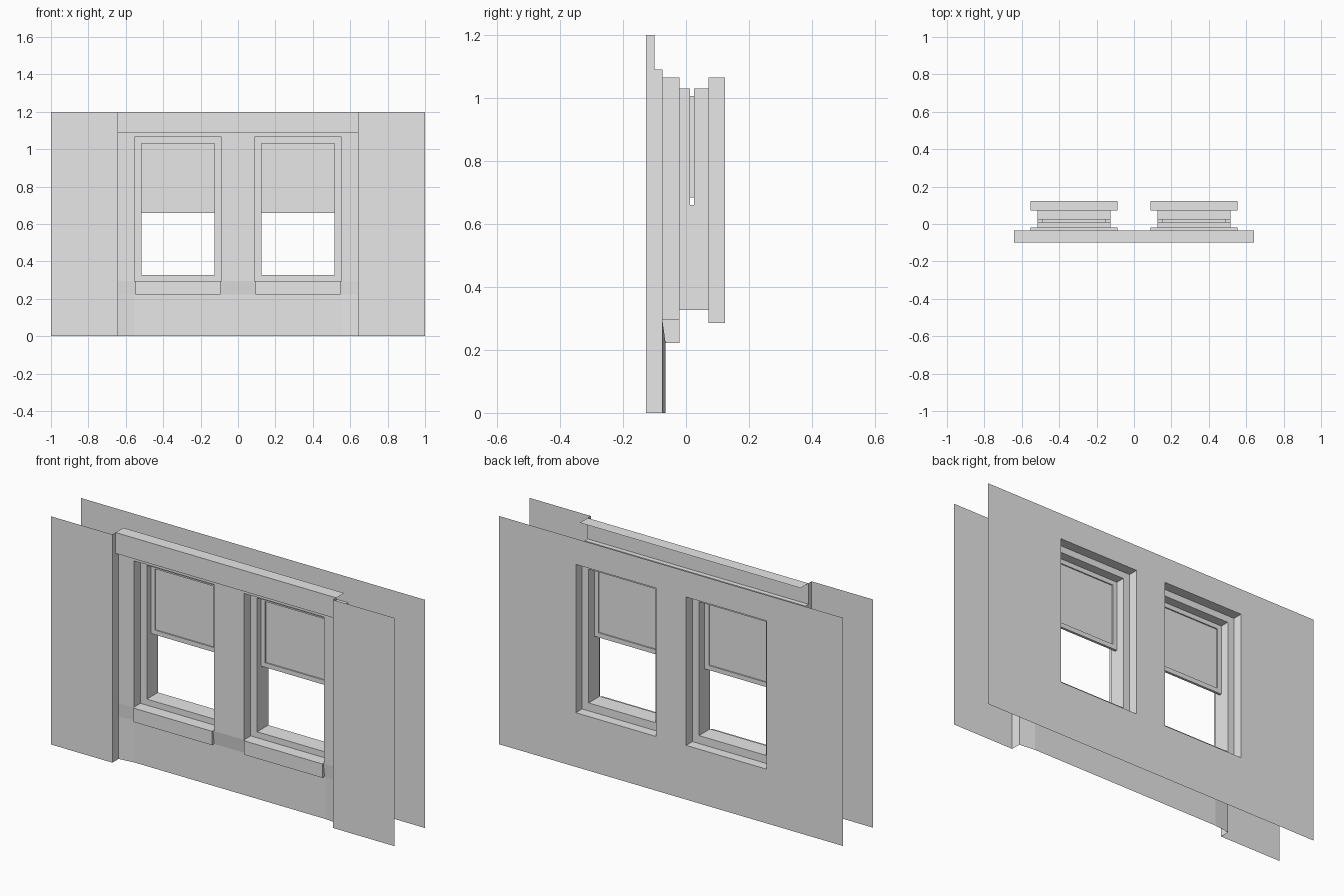
import bpy
import bmesh

cube = bpy.data.objects.get("Cube")
if cube:
    bpy.data.objects.remove(cube, do_unlink=True)

plaster = bpy.data.materials.new("plain_grey")
plaster.use_nodes = True
GREY = (0.8, 0.8, 0.8, 1)
plaster.diffuse_color = GREY
plaster.node_tree.nodes["Principled BSDF"].inputs["Base Color"].default_value = GREY

# Depths from the front sheet to the back sheet
FRONT, LINTEL, WALL, STOP, SASH_F, SASH_B, REBATE, BACK = (
    -0.127, -0.10, -0.075, -0.02, 0.012, 0.025, 0.072, 0.124)
TOP, HEAD, CASE_TOP, OPEN_TOP = 1.2, 1.09, 1.065, 1.03
SILL_LOW, SILL_TOP, BACK_LOW, OPEN_LOW, SASH_LOW = 0.222, 0.295, 0.285, 0.327, 0.66
BAY, CX, OUT, INN = 0.642, 0.321, 0.233, 0.195


def finish(name, bm):
    bmesh.ops.remove_doubles(bm, verts=bm.verts, dist=1e-5)
    me = bpy.data.meshes.new(name)
    bm.to_mesh(me)
    bm.free()
    me.materials.append(plaster)
    ob = bpy.data.objects.new(name, me)
    bpy.context.collection.objects.link(ob)
    return ob


def quad(bm, *pts):
    bm.faces.new([bm.verts.new(p) for p in pts])


def sheet(name, xs, zs, depth, is_hole, flip=False):
    """Upright grid sheet whose depth may vary, with some cells left open."""
    bm = bmesh.new()
    for x0, x1 in zip(xs, xs[1:]):
        for z0, z1 in zip(zs, zs[1:]):
            if not is_hole((x0 + x1) / 2, (z0 + z1) / 2):
                pts = [(x, depth(x, z), z) for x, z in
                       ((x0, z0), (x1, z0), (x1, z1), (x0, z1))]
                quad(bm, *(reversed(pts) if flip else pts))
    return finish(name, bm)


def frame(name, loops):
    """Bridge rectangular loops (cx, half width, z0, z1, y) into a frame."""
    bm = bmesh.new()
    rings = [[(c - w, y, a), (c + w, y, a), (c + w, y, b), (c - w, y, b)]
             for c, w, a, b, y in loops]
    for r, s in zip(rings, rings[1:]):
        for i in range(4):
            j = (i + 1) % 4
            quad(bm, r[i], r[j], s[j], s[i])
    return finish(name, bm)


def strip(name, path, y0, y1):
    """Run an (x, z) path through the depth range."""
    bm = bmesh.new()
    for (xa, za), (xb, zb) in zip(path, path[1:]):
        quad(bm, (xa, y0, za), (xb, y0, zb), (xb, y1, zb), (xa, y1, za))
    return finish(name, bm)


def box(name, lo, hi):
    bm = bmesh.new()
    bmesh.ops.create_cube(bm, size=1)
    for v in bm.verts:
        v.co = [hi[i] if v.co[i] > 0 else lo[i] for i in range(3)]
    return finish(name, bm)


# Front and back wall sheets
cuts = [-CX - OUT, -CX + OUT, CX - OUT, CX + OUT]


def in_window(low):
    return lambda x, z: abs(abs(x) - CX) < OUT and low < z < CASE_TOP


def bowed(x, z):
    return WALL + (0.01 if z <= SILL_LOW and abs(x) < BAY else 0)


sheet("recessed_wall", [-BAY, *cuts, BAY], [0, SILL_LOW, SILL_TOP, CASE_TOP, HEAD],
      bowed, in_window(SILL_TOP))
sheet("back_wall", [-1, *cuts, 1], [0, BACK_LOW, CASE_TOP, TOP],
      lambda x, z: BACK, in_window(BACK_LOW), flip=True)

# Projecting side panels with their returns
for side, s in (("left", 1), ("right", -1)):
    sheet(side + "_panel", sorted([s * BAY, s]), [0, TOP],
          lambda x, z: FRONT, lambda x, z: False)
    edge = [(s * BAY, HEAD), (s * BAY, 0)][::s]
    strip(side + "_return", edge, FRONT, WALL)
    strip(side + "_upper_return", [(s * BAY, TOP), (s * BAY, HEAD)][::s], FRONT, LINTEL)

# Lintel, open behind
sheet("lintel_front", [-BAY, BAY], [HEAD, TOP], lambda x, z: LINTEL, lambda x, z: False)
strip("lintel_top", [(-BAY, TOP), (BAY, TOP)], LINTEL, -0.035)
strip("lintel_soffit", [(BAY, HEAD), (-BAY, HEAD)], LINTEL, WALL)

# Windows
for side, c in (("left", CX), ("right", -CX)):
    outer = (c, OUT, SILL_TOP, CASE_TOP)
    inner = (c, INN, OPEN_LOW, OPEN_TOP)
    rear = (c, OUT, BACK_LOW, CASE_TOP)
    frame(side + "_front_casing",
          [(*outer, WALL), (*outer, STOP), (*inner, STOP), (*inner, SASH_F)])
    frame(side + "_back_casing",
          [(*inner, SASH_B), (*inner, REBATE), (*rear, REBATE), (*rear, BACK)])
    strip(side + "_lower_jamb",
          [(c - INN, SASH_LOW), (c - INN, OPEN_LOW), (c + INN, OPEN_LOW), (c + INN, SASH_LOW)],
          SASH_F, SASH_B)
    box(side + "_sill", (c - 0.228, WALL - 0.008, SILL_LOW), (c + 0.228, STOP, SILL_TOP))
    # Raised sash and its pane
    rim = (c, INN, SASH_LOW, OPEN_TOP)
    pane = (c, INN - 0.024, SASH_LOW + 0.024, OPEN_TOP - 0.024)
    frame(side + "_sash",
          [(*rim, SASH_F), (*pane, SASH_F), (*pane, SASH_B), (*rim, SASH_B)])
    strip(side + "_sash_underside", [(c + INN, SASH_LOW), (c - INN, SASH_LOW)], SASH_F, SASH_B)
    sheet(side + "_pane", [c - pane[1], c + pane[1]], list(pane[2:]),
          lambda x, z: (SASH_F + SASH_B) / 2, lambda x, z: False)
